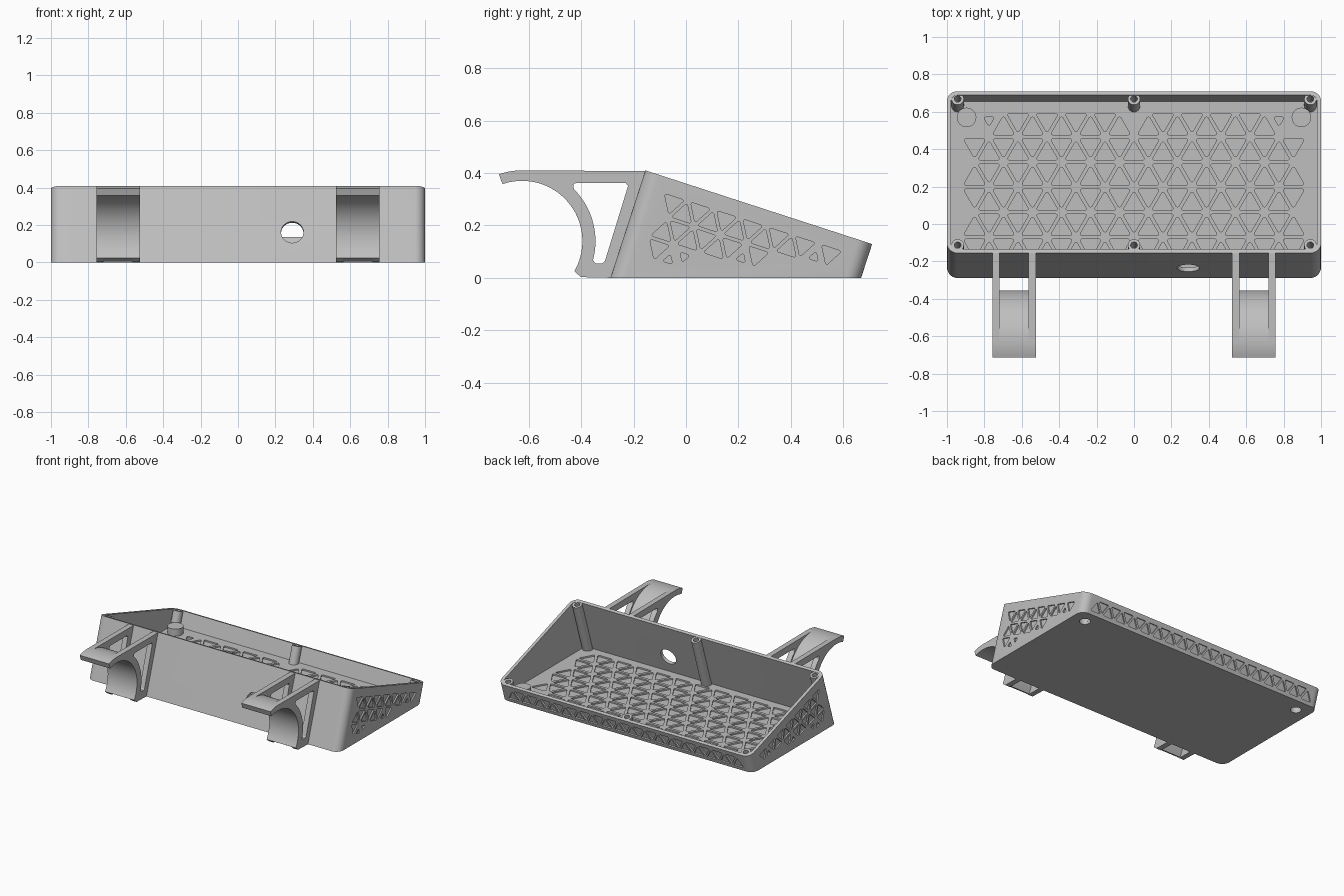
import bpy, bmesh
from math import sin, cos, pi, radians, sqrt
from mathutils import Matrix, Vector

cube = bpy.data.objects.get("Cube")
if cube:
    bpy.data.objects.remove(cube, do_unlink=True)

grey = bpy.data.materials.new("plastic_grey")
grey.use_nodes = True
grey.diffuse_color = (0.52, 0.52, 0.52, 1)
grey.node_tree.nodes["Principled BSDF"].inputs["Base Color"].default_value = (0.52, 0.52, 0.52, 1)

# Tilted frame of the tray: x along width, y down the slope, z out of the rim
LENGTH, WALL, FLOOR = 0.909, 0.022, 0.03
TILT = Matrix.Translation((0, -0.155, 0.41)) @ Matrix.Rotation(radians(-18), 4, "X")
SIDE = Matrix(((0, 0, 1, 0), (1, 0, 0, 0), (0, 1, 0, 0), (0, 0, 0, 1)))  # a->y, b->z, n->x


def prism(bm, pts, lo, hi, matrix):
    """Extrude a 2D outline between two heights and place it."""
    low = [bm.verts.new(matrix @ Vector((a, b, lo))) for a, b in pts]
    top = [bm.verts.new(matrix @ Vector((a, b, hi))) for a, b in pts]
    bm.faces.new(low[::-1])
    bm.faces.new(top)
    n = len(pts)
    for i in range(n):
        k = (i + 1) % n
        bm.faces.new((low[i], low[k], top[k], top[i]))


def arc(cx, cy, r, start, end, n):
    angles = [radians(start + (end - start) * i / n) for i in range(n + 1)]
    return [(cx + r * cos(t), cy + r * sin(t)) for t in angles]


def circle(cx, cy, r, n=40):
    return arc(cx, cy, r, 0, 360, n)[:-1]


def rounded_rect(x, y0, y1, r):
    return (arc(x - r, y1 - r, r, 0, 90, 8) + arc(r - x, y1 - r, r, 90, 180, 8)
            + arc(r - x, y0 + r, r, 180, 270, 8) + arc(x - r, y0 + r, r, 270, 360, 8))


def lathe(bm, profile, matrix, n=32):
    verts = [bm.verts.new((r, 0, z)) for r, z in profile]
    edges = [bm.edges.new(pair) for pair in zip(verts, verts[1:])]
    bmesh.ops.spin(bm, geom=verts + edges, cent=(0, 0, 0), axis=(0, 0, 1), angle=2 * pi, steps=n)
    bmesh.ops.remove_doubles(bm, verts=bm.verts[:], dist=1e-5)
    bm.transform(matrix)


def cut_below(bm, z):
    """Trim everything under a level plane and close the cut."""
    geom = bm.verts[:] + bm.edges[:] + bm.faces[:]
    cut = bmesh.ops.bisect_plane(bm, geom=geom, plane_co=(0, 0, z), plane_no=(0, 0, 1), clear_inner=True)
    edges = [e for e in cut["geom_cut"] if isinstance(e, bmesh.types.BMEdge)]
    bmesh.ops.edgeloop_fill(bm, edges=edges)


def finish(bm, name):
    bmesh.ops.recalc_face_normals(bm, faces=bm.faces[:])
    mesh = bpy.data.meshes.new(name)
    bm.to_mesh(mesh)
    bm.free()
    mesh.materials.append(grey)
    obj = bpy.data.objects.new(name, mesh)
    bpy.context.collection.objects.link(obj)
    return obj


def subtract(obj, cutter):
    cutter.hide_render = True
    mod = obj.modifiers.new("cut", "BOOLEAN")
    mod.operation, mod.solver, mod.object = "DIFFERENCE", "EXACT", cutter
    bpy.context.view_layer.update()
    mesh = bpy.data.meshes.new_from_object(obj.evaluated_get(bpy.context.evaluated_depsgraph_get()))
    obj.modifiers.clear()
    obj.data = mesh
    bpy.data.objects.remove(cutter, do_unlink=True)


def smooth(obj):
    bpy.ops.object.select_all(action="DESELECT")
    obj.select_set(True)
    bpy.context.view_layer.objects.active = obj
    bpy.ops.object.shade_smooth_by_angle(angle=radians(30))


def triangle_grid(bm, matrix, side, gap, rows, cols, size):
    """Alternating rounded triangular pockets; size(i, j, point) scales or skips each."""
    h = side * sqrt(3) / 2
    fillet = side * 0.05
    for j in range(rows):
        for i in range(-cols, cols + 1):
            up = (i + j) % 2
            cx, cy = i * side / 2, -(j + (2 if up else 1) / 3) * h
            scale = size(i, j, matrix @ Vector((cx, cy, 0)))
            if not scale:
                continue
            reach = (side / sqrt(3) - 2 * gap) * scale - 2 * fillet
            pts = []
            for k in range(3):
                t = (90 if up else -90) + 120 * k
                pts += arc(cx + reach * cos(radians(t)), cy + reach * sin(radians(t)), fillet, t - 60, t + 60, 2)
            prism(bm, pts, -0.01, 0.01, matrix)


# Tray shell: tilted rounded box cut level with the ground
bm = bmesh.new()
prism(bm, rounded_rect(1, 0, LENGTH, 0.055), -0.9, 0, TILT)
cut_below(bm, 0)
tray = finish(bm, "tray")

bm = bmesh.new()
prism(bm, rounded_rect(1 - WALL, WALL, LENGTH - WALL, 0.033), -0.9, 0.1, TILT)
cut_below(bm, FLOOR)
subtract(tray, finish(bm, "cavity_cutter"))

# Cable hole in the front wall and round recesses under the floor
POSTS = [(-0.895, 0.57), (0.895, 0.57)]
bm = bmesh.new()
prism(bm, circle(0.29, -0.261, 0.06), -0.06, 0.06, TILT @ Matrix.Rotation(pi / 2, 4, "X"))
for x, y in POSTS:
    prism(bm, circle(x, y, 0.036), -0.02, 0.06, Matrix())
subtract(tray, finish(bm, "hole_cutter"))


# Triangular pockets: floor inside, side and back walls outside
def floor_size(i, j, p):
    if j == 0:
        return 0 if i == 0 or abs(i) > 10 else 0.5 if abs(i) == 10 else 1
    return 1


def side_size(i, j, p):
    return 1 if p.z > 0.085 else 0.5 if p.z > 0.06 else 0


bm = bmesh.new()
triangle_grid(bm, Matrix.Translation((0, 0.6, FLOOR)), 0.155, 0.01, 6, 11, floor_size)
for x in (-1, 1):
    triangle_grid(bm, TILT @ Matrix.Translation((x, 0.452, -0.055)) @ SIDE, 0.105, 0.007, 4, 6, side_size)
back = TILT @ Matrix.Translation((0, LENGTH, -0.026)) @ Matrix.Rotation(pi / 2, 4, "X")
triangle_grid(bm, back, 0.105, 0.007, 1, 17, lambda i, j, p: 1)
subtract(tray, finish(bm, "pocket_cutter"))
smooth(tray)

# Screw columns along the front and back walls
for row, y in (("front", 0.045), ("back", LENGTH - 0.042)):
    for col, x in (("right", -0.943), ("middle", 0), ("left", 0.943)):
        bm = bmesh.new()
        lathe(bm, [(0, -0.1), (0.018, -0.1), (0.018, -0.002), (0.033, -0.002), (0.033, -0.7), (0, -0.7)],
              TILT @ Matrix.Translation((x, y, 0)))
        cut_below(bm, 0.02)
        smooth(finish(bm, f"screw_column_{row}_{col}"))

# Short hollow posts on the floor
for name, (x, y) in zip(("right", "left"), POSTS):
    bm = bmesh.new()
    lathe(bm, [(0, 0.08), (0.052, 0.08), (0.052, 0.02), (0.036, 0.02), (0.036, 0.06), (0, 0.06)],
          Matrix.Translation((x, y, 0)))
    smooth(finish(bm, f"floor_post_{name}"))

# Hooks: two pierced side ribs with a curved band between them
HY, HZ, R = -0.625, 0.14, 0.23
inner = arc(HY, HZ, R, 109, -30, 36)
rib = inner + [(-0.4, 0.003), (-0.275, 0), (-0.15, 0.407)] + arc(HY, HZ, 0.27, 90, 109, 5)
band = inner + arc(HY, HZ, 0.27, -30, 109, 36)
slot = arc(HY, HZ, 0.28, -15, 45, 16) + [(-0.43, 0.355), (-0.42, 0.362), (-0.23, 0.362), (-0.221, 0.35),
                                         (-0.309, 0.064), (-0.32, 0.055), (-0.345, 0.055)]
for name, x in (("right", -0.641), ("left", 0.641)):
    for part, lo, hi in (("outer", 0.078, 0.116), ("inner", -0.116, -0.078)):
        side = Matrix.Translation((x, 0, 0)) @ SIDE
        bm = bmesh.new()
        prism(bm, rib, lo, hi, side)
        plate = finish(bm, f"hook_rib_{name}_{part}")
        bm = bmesh.new()
        prism(bm, slot, lo - 0.01, hi + 0.01, side)
        subtract(plate, finish(bm, "slot_cutter"))
        smooth(plate)
    bm = bmesh.new()
    prism(bm, band, -0.078, 0.078, side)
    smooth(finish(bm, f"hook_band_{name}"))
